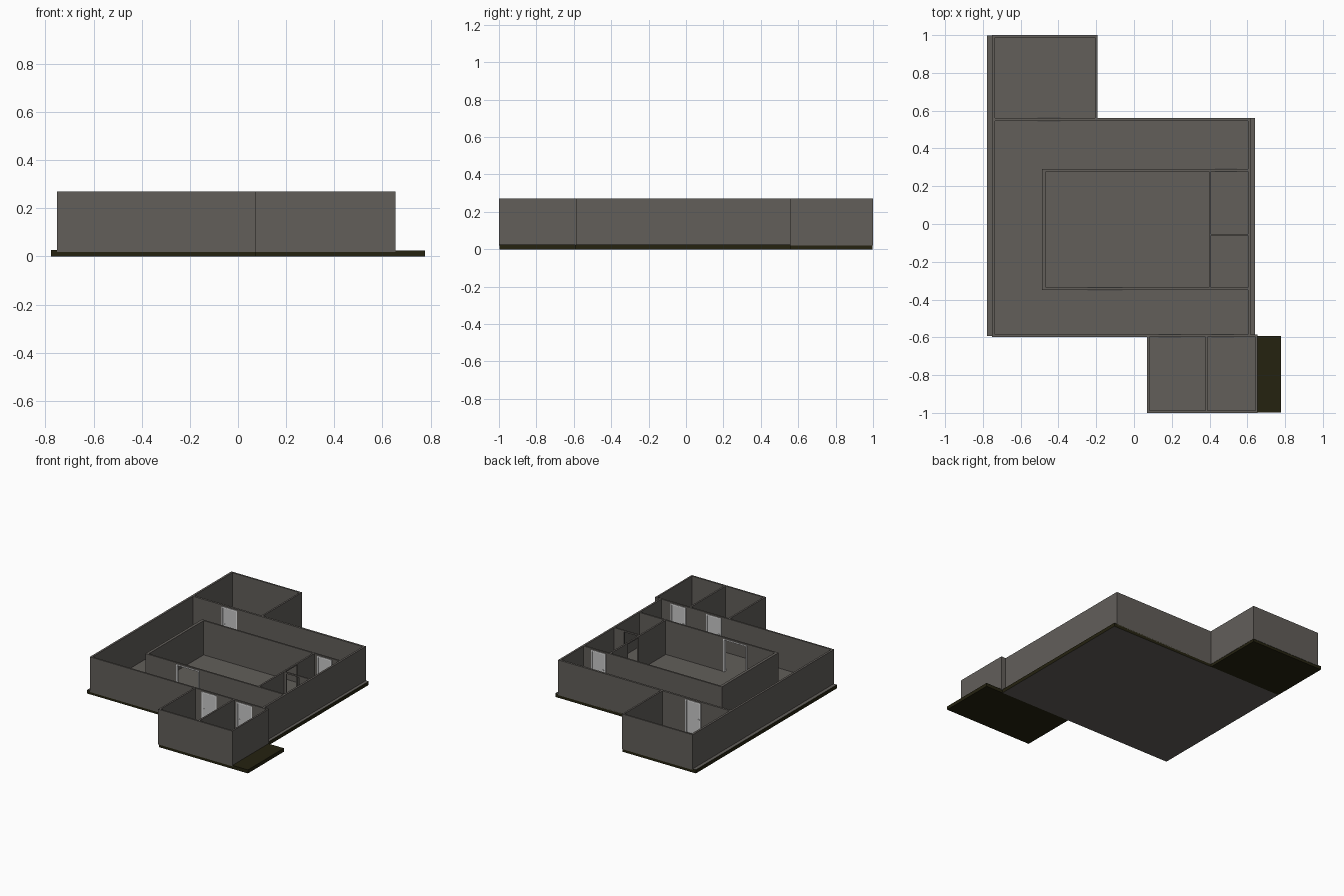
import bpy, bmesh
from mathutils import Vector

if "Cube" in bpy.data.objects:
    bpy.data.objects.remove(bpy.data.objects["Cube"])


def material(name, rgb):
    m = bpy.data.materials.new(name)
    m.diffuse_color = (*rgb, 1)
    m.use_nodes = True
    m.node_tree.nodes["Principled BSDF"].inputs["Base Color"].default_value = m.diffuse_color
    return m


GREY = material("warm grey plaster", (0.122, 0.113, 0.102))
OLIVE = material("dark olive base", (0.018, 0.016, 0.005))
WHITE = material("white frame", (0.80, 0.80, 0.80))
LEAF = material("pale grey door", (0.58, 0.58, 0.58))

Z0, FLOOR, TOP, DOOR_TOP = 0.019, 0.026, 0.27, 0.26


def boxes(name, parts, mats, rule=None):
    """One object from boxes given as (x0, x1, y0, y1, z0, z1)."""
    bm = bmesh.new()
    for x0, x1, y0, y1, z0, z1 in parts:
        made = bmesh.ops.create_cube(bm, size=1)
        for v in made["verts"]:
            v.co = Vector((x1 if v.co.x > 0 else x0,
                           y1 if v.co.y > 0 else y0,
                           z1 if v.co.z > 0 else z0))
    bm.normal_update()
    if rule:
        for f in bm.faces:
            f.material_index = rule(f.normal)
    me = bpy.data.meshes.new(name)
    bm.to_mesh(me)
    bm.free()
    for m in mats:
        me.materials.append(m)
    ob = bpy.data.objects.new(name, me)
    bpy.context.collection.objects.link(ob)
    return ob


def wall(name, axis, a0, a1, b0, b1, openings=()):
    """Wall running along an axis from a0 to a1, with lintel-topped openings."""
    runs, pos = [], a0
    for o0, o1 in openings:
        runs += [(pos, o0, Z0, TOP), (o0, o1, DOOR_TOP, TOP)]
        pos = o1
    runs.append((pos, a1, Z0, TOP))
    if axis == "x":
        parts = [(p, q, b0, b1, z0, z1) for p, q, z0, z1 in runs]
    else:
        parts = [(b0, b1, p, q, z0, z1) for p, q, z0, z1 in runs]
    boxes(name, parts, [GREY])


def door(name, x0, x1, y0, y1, leaf=True):
    """White frame around an opening in an x-running wall, with a thin leaf."""
    w, e = 0.008, 0.003
    f0, f1 = y0 - e, y1 + e
    boxes(name + "_frame", [
        (x0, x0 + w, f0, f1, FLOOR, DOOR_TOP),
        (x1 - w, x1, f0, f1, FLOOR, DOOR_TOP),
        (x0 + w, x1 - w, f0, f1, DOOR_TOP - w, DOOR_TOP)], [WHITE])
    if leaf:
        yc = (y0 + y1) / 2
        boxes(name + "_leaf", [(x0 + w, x1 - w, yc - 0.004, yc + 0.004,
                                FLOOR, DOOR_TOP - w)], [LEAF])
        # small handles on both sides
        boxes(name + "_handles", [(x0 + 0.014, x0 + 0.024, yc - 0.009, yc + 0.009,
                                   0.135, 0.141)], [WHITE])


# Floor slabs: olive edges, grey where floored
boxes("main_slab", [(-0.777, 0.64, -0.592, 0.56, 0, FLOOR)], [OLIVE, GREY],
      lambda n: int(abs(n.z) > 0.5))
boxes("back_room_slab", [(-0.777, -0.196, 0.56, 0.998, 0, FLOOR)], [OLIVE, GREY],
      lambda n: int(n.z > 0.5))
boxes("front_rooms_slab", [(0.073, 0.777, -0.998, -0.592, 0, 0.025)], [OLIVE])
boxes("front_rooms_floor", [(0.08, 0.65, -0.99, -0.595, 0.02, 0.027)], [GREY])

# Door positions
back_door = (-0.51, -0.388)
corridor_door = (0.43, 0.546)
wide_door = (-0.245, -0.06)
front_door_a, front_door_b = (0.13, 0.25), (0.41, 0.53)

# Outer walls of the main block
wall("left_wall", "y", -0.585, 0.99, -0.752, -0.737)
wall("right_wall", "y", -0.585, 0.545, 0.604, 0.618)
wall("main_back_wall", "x", -0.737, 0.618, 0.545, 0.56, [back_door])
wall("main_front_wall", "x", -0.752, 0.655, -0.597, -0.585,
     [front_door_a, front_door_b])

# Back room
wall("back_room_end_wall", "x", -0.752, -0.194, 0.988, 1.0)
wall("back_room_right_wall", "y", 0.56, 0.988, -0.206, -0.194)

# Front rooms
wall("front_rooms_end_wall", "x", 0.07, 0.655, -1.0, -0.988)
for label, x in (("left", 0.07), ("middle", 0.378), ("right", 0.643)):
    wall("front_rooms_" + label + "_wall", "y", -0.988, -0.597, x, x + 0.012)

# Inner block with its two small rooms
wall("inner_back_wall", "x", -0.487, 0.604, 0.279, 0.291, [corridor_door])
wall("inner_front_wall", "x", -0.487, 0.604, -0.349, -0.337, [wide_door])
wall("inner_left_wall", "y", -0.337, 0.279, -0.487, -0.467)
wall("inner_right_wall", "y", -0.337, 0.279, 0.396, 0.408, [(-0.03, 0.09)])
wall("small_room_divider", "x", 0.408, 0.604, -0.062, -0.052, [(0.425, 0.525)])

# Doors
door("back_room_door", *back_door, 0.545, 0.56)
door("corridor_door", *corridor_door, 0.279, 0.291)
door("wide_doorway", *wide_door, -0.349, -0.337, leaf=False)
door("front_room_door_a", *front_door_a, -0.597, -0.585)
door("front_room_door_b", *front_door_b, -0.597, -0.585)
